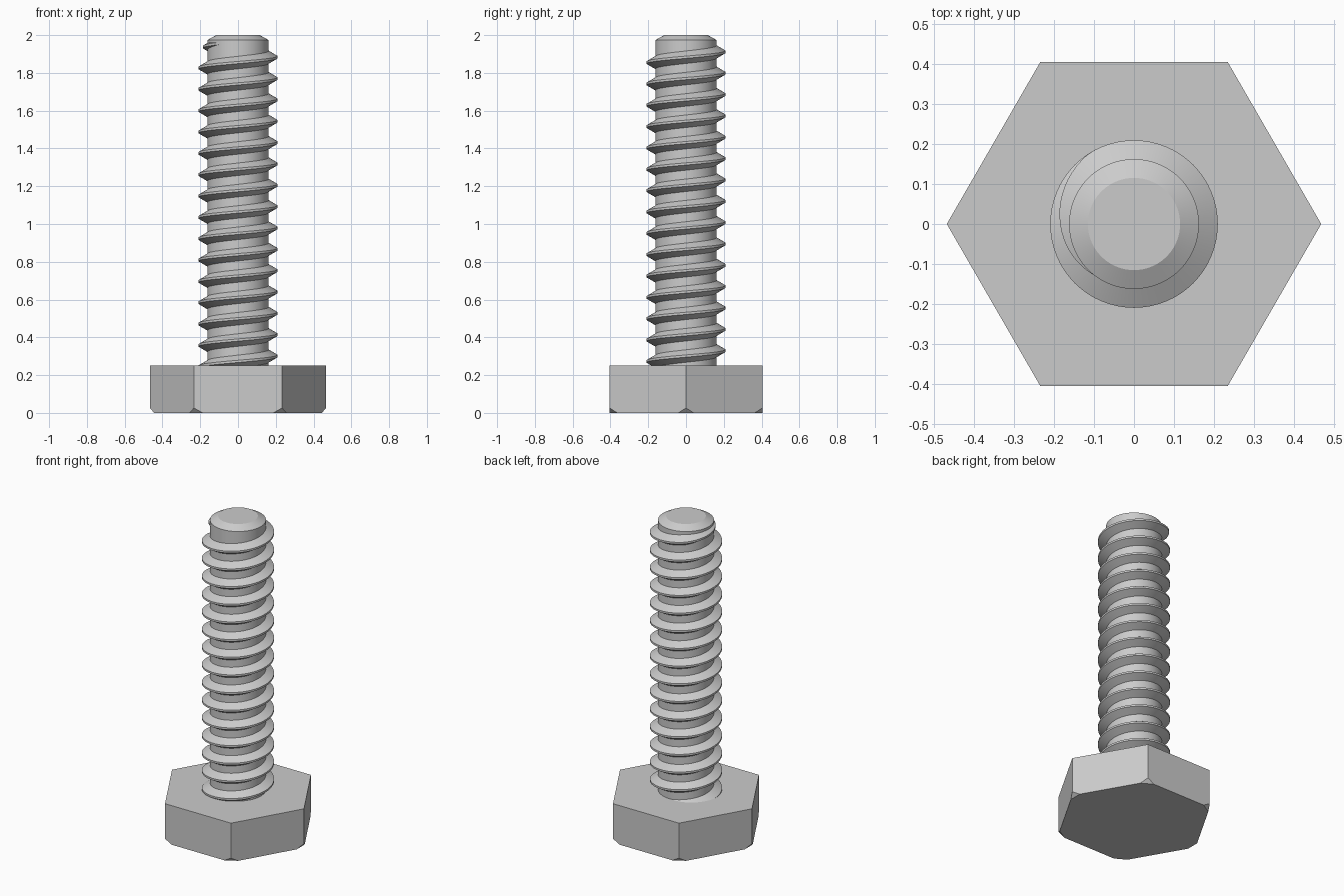
import bpy, bmesh
from math import pi, sin, cos, tan, radians
from mathutils import Vector

cube = bpy.data.objects.get("Cube")
if cube:
    bpy.data.objects.remove(cube, do_unlink=True)

steel = bpy.data.materials.new("grey steel")
steel.use_nodes = True
grey = (0.6, 0.6, 0.6, 1)
steel.diffuse_color = grey
steel.node_tree.nodes["Principled BSDF"].inputs["Base Color"].default_value = grey


def finish(bm, name, smooth=False):
    bmesh.ops.recalc_face_normals(bm, faces=bm.faces[:])
    mesh = bpy.data.meshes.new(name)
    bm.to_mesh(mesh)
    bm.free()
    mesh.materials.append(steel)
    obj = bpy.data.objects.new(name, mesh)
    bpy.context.collection.objects.link(obj)
    if smooth:
        bpy.ops.object.select_all(action='DESELECT')
        obj.select_set(True)
        bpy.context.view_layer.objects.active = obj
        bpy.ops.object.shade_smooth_by_angle(angle=radians(20))
    return obj


def polar(r, a, z):
    return Vector((r * cos(a), r * sin(a), z))


# Hexagonal head with its lower corners clipped
HEAD_R, HEAD_H, CLIP_H, CLIP = 0.467, 0.25, 0.026, 0.1
bm = bmesh.new()
for i in range(6):
    a = i * pi / 3
    bm.verts.new(polar(HEAD_R, a, HEAD_H))
    bm.verts.new(polar(HEAD_R, a, CLIP_H))
    corner = polar(HEAD_R, a, 0)
    for side in (-1, 1):
        bm.verts.new(corner.lerp(polar(HEAD_R, a + side * pi / 3, 0), CLIP))
bmesh.ops.convex_hull(bm, input=bm.verts[:])
bmesh.ops.dissolve_limit(bm, angle_limit=radians(1),
                         verts=bm.verts[:], edges=bm.edges[:])
finish(bm, "hex_head")

# Round shank with a bevelled tip
SEG, ROOT_R = 64, 0.162
bm = bmesh.new()
rings = [[bm.verts.new(polar(r, 2 * pi * i / SEG, z)) for i in range(SEG)]
         for r, z in ((ROOT_R, 0.2), (ROOT_R, 1.974), (0.115, 2.0))]
for low, high in zip(rings, rings[1:]):
    for i in range(SEG):
        j = (i + 1) % SEG
        bm.faces.new((low[i], low[j], high[j], high[i]))
bm.faces.new(rings[0][::-1])
bm.faces.new(rings[-1])
finish(bm, "shank", True)

# Right-handed helical thread that fades out near the tip
PITCH, TOP_Z, CREST_R, BASE_R = 0.113, 1.883, 0.209, 0.155
HALF_CREST, SLOPE = 0.006, tan(radians(30))
START, FADE, END = -15, 0.34, 0.69
steps = round((END - START) * SEG)
bm = bmesh.new()
previous = None
for k in range(steps + 1):
    turn = START + k / SEG
    angle, z = 2 * pi * turn, TOP_Z + PITCH * turn
    fade = min(1, max(0, (END - turn) / (END - FADE)))
    crest = BASE_R + (CREST_R - BASE_R) * max(fade, 0.05)
    half = HALF_CREST + (crest - BASE_R) * SLOPE
    section = [bm.verts.new(polar(r, angle, z + dz)) for r, dz in
               ((BASE_R, -half), (crest, -HALF_CREST),
                (crest, HALF_CREST), (BASE_R, half))]
    if previous:
        for i in range(4):
            j = (i + 1) % 4
            bm.faces.new((previous[i], section[i], section[j], previous[j]))
    else:
        bm.faces.new(section)
    previous = section
bm.faces.new(previous)
finish(bm, "thread", True)
